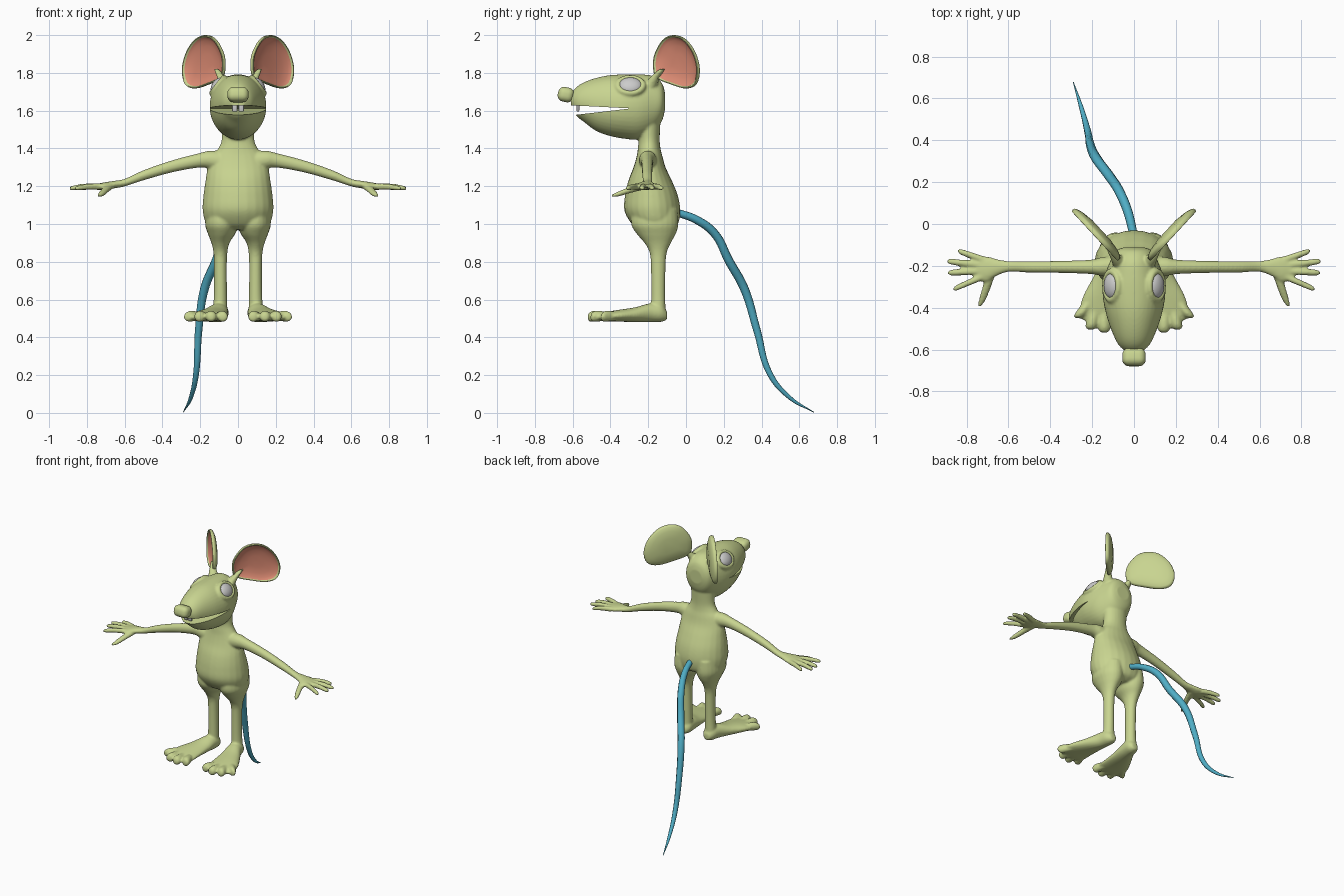
import bpy, bmesh, math
from mathutils import Vector

if "Cube" in bpy.data.objects:
    bpy.data.objects.remove(bpy.data.objects["Cube"])

def material(name, rgb):
    m = bpy.data.materials.new(name)
    m.diffuse_color = (*rgb, 1)
    m.use_nodes = True
    m.node_tree.nodes["Principled BSDF"].inputs["Base Color"].default_value = m.diffuse_color
    return m

GREEN = material("skin_green", (0.58, 0.66, 0.28))
PINK = material("ear_pink", (0.75, 0.27, 0.18))
BLUE = material("tail_blue", (0.08, 0.42, 0.56))

def catmull(rows, steps, closed=False):
    n = len(rows)
    get = (lambda i: rows[i % n]) if closed else (lambda i: rows[max(0, min(n - 1, i))])
    out = []
    for i in range(n if closed else n - 1):
        for k in range(steps):
            t = k / steps
            out.append([0.5 * (2 * b + (c - a) * t + (2*a - 5*b + 4*c - d) * t*t + (3*b - a - 3*c + d) * t**3)
                        for a, b, c, d in zip(get(i - 1), get(i), get(i + 1), get(i + 2))])
    return out if closed else out + [list(rows[-1])]

def tube(bm, axis, rows, sx=1, sides=24):
    """Loft elliptic rings (x, y, z, radius a, radius b) lying across the given axis."""
    u, v = {'x': (1, 2), 'y': (0, 2), 'z': (0, 1)}[axis]
    rings = []
    for r in catmull(rows, 5):
        ring = []
        for k in range(sides):
            t = 2 * math.pi * k / sides
            p = list(r[:3])
            p[u] += max(r[3], .003) * math.cos(t)
            p[v] += max(r[4], .003) * math.sin(t)
            ring.append(bm.verts.new((p[0] * sx, p[1], p[2])))
        rings.append(ring)
    faces = [bm.faces.new(rings[0]), bm.faces.new(rings[-1])]
    for a, b in zip(rings, rings[1:]):
        for k in range(sides):
            j = (k + 1) % sides
            faces.append(bm.faces.new((a[k], a[j], b[j], b[k])))
    bmesh.ops.recalc_face_normals(bm, faces=faces)

def to_object(bm, name):
    me = bpy.data.meshes.new(name)
    bm.to_mesh(me)
    bm.free()
    ob = bpy.data.objects.new(name, me)
    bpy.context.collection.objects.link(ob)
    return ob

def activate(ob):
    bpy.ops.object.select_all(action='DESELECT')
    ob.select_set(True)
    bpy.context.view_layer.objects.active = ob

def finish(ob, mat=None, angle=40):
    activate(ob)
    bpy.ops.object.convert(target='MESH')
    if mat:
        ob.data.materials.clear()
        ob.data.materials.append(mat)
    bpy.ops.object.shade_smooth_by_angle(angle=math.radians(angle))

bm = bmesh.new()
# torso and neck
tube(bm, 'z', [(0, y, z, a, b) for z, y, a, b in [
    (.97, -.165, .09, .08), (1.0, -.165, .165, .122), (1.07, -.178, .187, .148), (1.15, -.183, .183, .14),
    (1.23, -.19, .172, .115), (1.3, -.193, .16, .085), (1.36, -.193, .135, .068), (1.4, -.195, .105, .06),
    (1.45, -.195, .086, .056), (1.55, -.195, .088, .06)]])
# head
tube(bm, 'y', [(0, y, (t + b) / 2, a, (t - b) / 2) for y, t, b, a in [
    (-.112, 1.70, 1.60, .05), (-.13, 1.75, 1.54, .09), (-.18, 1.785, 1.48, .115), (-.25, 1.792, 1.448, .14),
    (-.33, 1.792, 1.452, .15), (-.41, 1.787, 1.468, .138), (-.48, 1.772, 1.495, .118),
    (-.54, 1.75, 1.54, .094), (-.58, 1.725, 1.572, .072), (-.61, 1.69, 1.62, .04)]], sides=40)
for s in (1, -1):
    # leg
    tube(bm, 'z', [(.085, -.165, 1.08, .08, .12), (.088, -.165, 1.0, .086, .125), (.087, -.158, .95, .073, .105),
                   (.093, -.15, .9, .048, .07), (.093, -.147, .85, .037, .046), (.093, -.147, .78, .034, .039),
                   (.093, -.147, .62, .035, .037), (.096, -.147, .53, .04, .04)], s)
    # foot
    tube(bm, 'y', [(x, y, z, a, b) for y, x, a, z, b in [
        (-.10, .093, .022, .515, .022), (-.13, .095, .044, .528, .046), (-.19, .105, .054, .53, .05),
        (-.27, .13, .074, .52, .039), (-.36, .155, .095, .514, .031), (-.43, .16, .098, .509, .024),
        (-.46, .163, .085, .505, .016)]], s)
    # toes
    for x0, y0, x1, y1 in [(.095, -.42, .078, -.50), (.145, -.43, .142, -.52),
                           (.19, -.42, .207, -.505), (.215, -.37, .268, -.45)]:
        dx, dy = x1 - x0, y1 - y0
        tube(bm, 'y', [(x0, y0, .512, .024, .024), (x0 + dx * .6, y0 + dy * .6, .512, .029, .029),
                       (x0 + dx * .9, y0 + dy * .9, .508, .025, .025), (x1, y1, .505, .009, .009)], s)
    # arm and palm
    tube(bm, 'x', [(.07, -.2, 1.325, .05, .06), (.15, -.203, 1.34, .045, .048), (.21, -.205, 1.336, .034, .038),
                   (.35, -.205, 1.305, .029, .032), (.5, -.205, 1.258, .027, .027), (.6, -.203, 1.219, .026, .02),
                   (.66, -.208, 1.208, .042, .02), (.71, -.215, 1.2, .062, .02), (.76, -.215, 1.196, .05, .014)], s)
    # fingers
    for x0, y0, x1, y1 in [(.72, -.17, .842, -.128), (.74, -.195, .893, -.178),
                           (.74, -.225, .89, -.233), (.72, -.25, .864, -.312)]:
        tube(bm, 'x', [(x0, y0, 1.198, .017, .017), ((x0 + x1) / 2, (y0 + y1) / 2, 1.198, .016, .016),
                       (x0 * .1 + x1 * .9, y0 * .1 + y1 * .9, 1.19, .014, .013), (x1, y1, 1.188, .006, .006)], s, 14)
    # thumb
    tube(bm, 'y', [(.68, -.22, 1.2, .026, .018), (.70, -.29, 1.182, .021, .017),
                   (.722, -.355, 1.16, .018, .014), (.738, -.395, 1.148, .007, .007)], s, 14)
    # ear stem
    tube(bm, 'z', [(.06, -.195, 1.72, .04, .04), (.085, -.165, 1.775, .026, .027),
                   (.115, -.125, 1.82, .014, .016)], s)
body = to_object(bm, "body")

# eyes and eyelids
TILT = math.radians(52)
lids = []
for s, side in ((1, "left"), (-1, "right")):
    pos, rot = (s * .105, -.295, 1.732), (0, s * TILT, 0)
    bpy.ops.mesh.primitive_torus_add(major_radius=.066, minor_radius=.018, major_segments=40,
                                     minor_segments=14, location=pos, rotation=rot)
    lids.append(bpy.context.object)
    lids[-1].scale = (.8, 1, 1)
    bpy.ops.mesh.primitive_uv_sphere_add(segments=32, ring_count=16, radius=1, location=pos, rotation=rot)
    eye = bpy.context.object
    eye.name = side + "_eye"
    eye.scale = (.05, .062, .032)
    finish(eye)
activate(body)
for lid in lids:
    lid.select_set(True)
bpy.ops.object.join()

# mouth opening: wedge cutter
bm = bmesh.new()
wedge = [(-.29, 1.612), (-.72, 1.634), (-.72, 1.562)]
tri = bm.faces.new([bm.verts.new((-.3, y, z)) for y, z in wedge])
ext = bmesh.ops.extrude_face_region(bm, geom=[tri])
bmesh.ops.translate(bm, vec=(.6, 0, 0), verts=[v for v in ext['geom'] if isinstance(v, bmesh.types.BMVert)])
bmesh.ops.recalc_face_normals(bm, faces=bm.faces[:])
cutter = to_object(bm, "mouth_cutter")
cutter.hide_render = True

# fuse the body parts into one skin
rm = body.modifiers.new("fuse", 'REMESH')
rm.mode = 'VOXEL'
rm.voxel_size = .007
sm = body.modifiers.new("soften", 'SMOOTH')
sm.factor, sm.iterations = .5, 5
cut = body.modifiers.new("mouth", 'BOOLEAN')
cut.operation, cut.solver, cut.object = 'DIFFERENCE', 'EXACT', cutter
finish(body, GREEN, 50)
bpy.data.objects.remove(cutter)

# nose
bpy.ops.mesh.primitive_cube_add(size=1, location=(0, -.636, 1.685), rotation=(math.radians(-12), 0, 0))
nose = bpy.context.object
nose.name = "nose"
nose.scale = (.112, .085, .078)
bpy.ops.object.transform_apply(location=False, rotation=False, scale=True)
bv = nose.modifiers.new("round", 'BEVEL')
bv.width, bv.segments = .032, 5
finish(nose, GREEN, 60)

# front teeth
for s, side in ((1, "left"), (-1, "right")):
    bpy.ops.mesh.primitive_cube_add(size=1, location=(s * .017, -.572, 1.62))
    tooth = bpy.context.object
    tooth.name = side + "_tooth"
    tooth.scale = (.028, .014, .05)
    bpy.ops.object.transform_apply(location=False, rotation=False, scale=True)
    bv = tooth.modifiers.new("round", 'BEVEL')
    bv.width, bv.segments = .005, 2
    finish(tooth)

# ears: outline (x, z) on an upright slanted plane, swept from pink cup over the rim to the back
OUTLINE = [(.072, 1.80), (.073, 1.89), (.115, 1.975), (.165, 2.0), (.22, 1.98), (.268, 1.91),
           (.29, 1.82), (.275, 1.74), (.225, 1.717), (.15, 1.74), (.095, 1.765)]
PROFILE = [(.3, -.020), (.6, -.015), (.8, -.006), (.91, .004), (.95, .013), (.985, .012), (1, .004),
           (.99, -.006), (.93, -.013), (.75, -.023), (.4, -.031)]
NORMAL = Vector((.74, -.67, 0))
for s, side in ((1, "left"), (-1, "right")):
    bm = bmesh.new()
    loop = catmull(OUTLINE, 4, closed=True)
    cx, cz = .178, 1.858
    rings = []
    for f, d in PROFILE:
        ring = []
        for x, z in loop:
            px, pz = cx + (x - cx) * f, cz + (z - cz) * f
            p = Vector((px, -.167 + (px - .07) * 1.08, pz)) + NORMAL * d
            ring.append(bm.verts.new((p.x * s, p.y, p.z)))
        rings.append(ring)
    bm.faces.new(rings[0]).material_index = 1
    bm.faces.new(rings[-1])
    for i, (a, b) in enumerate(zip(rings, rings[1:])):
        for k in range(len(loop)):
            j = (k + 1) % len(loop)
            bm.faces.new((a[k], a[j], b[j], b[k])).material_index = 1 if i < 3 else 0
    bmesh.ops.recalc_face_normals(bm, faces=bm.faces[:])
    ear = to_object(bm, side + "_ear")
    ear.data.materials.append(GREEN)
    ear.data.materials.append(PINK)
    finish(ear, None, 60)

# tail
PATH = [(0, -.06, 1.065, .9), (-.03, .06, 1.02, 1), (-.07, .155, .945, 1.05), (-.115, .225, .81, 1.1),
        (-.178, .31, .655, 1.1), (-.208, .375, .44, .95), (-.222, .445, .205, .75), (-.25, .55, .08, .5),
        (-.29, .678, .003, .08)]
cu = bpy.data.curves.new("tail", 'CURVE')
cu.dimensions = '3D'
cu.bevel_depth, cu.bevel_resolution, cu.resolution_u, cu.use_fill_caps = .022, 2, 8, True
sp = cu.splines.new('BEZIER')
sp.bezier_points.add(len(PATH) - 1)
for bp, (x, y, z, r) in zip(sp.bezier_points, PATH):
    bp.co, bp.radius = (x, y, z), r
    bp.handle_left_type = bp.handle_right_type = 'AUTO'
tail = bpy.data.objects.new("tail", cu)
bpy.context.collection.objects.link(tail)
finish(tail, BLUE, 60)
